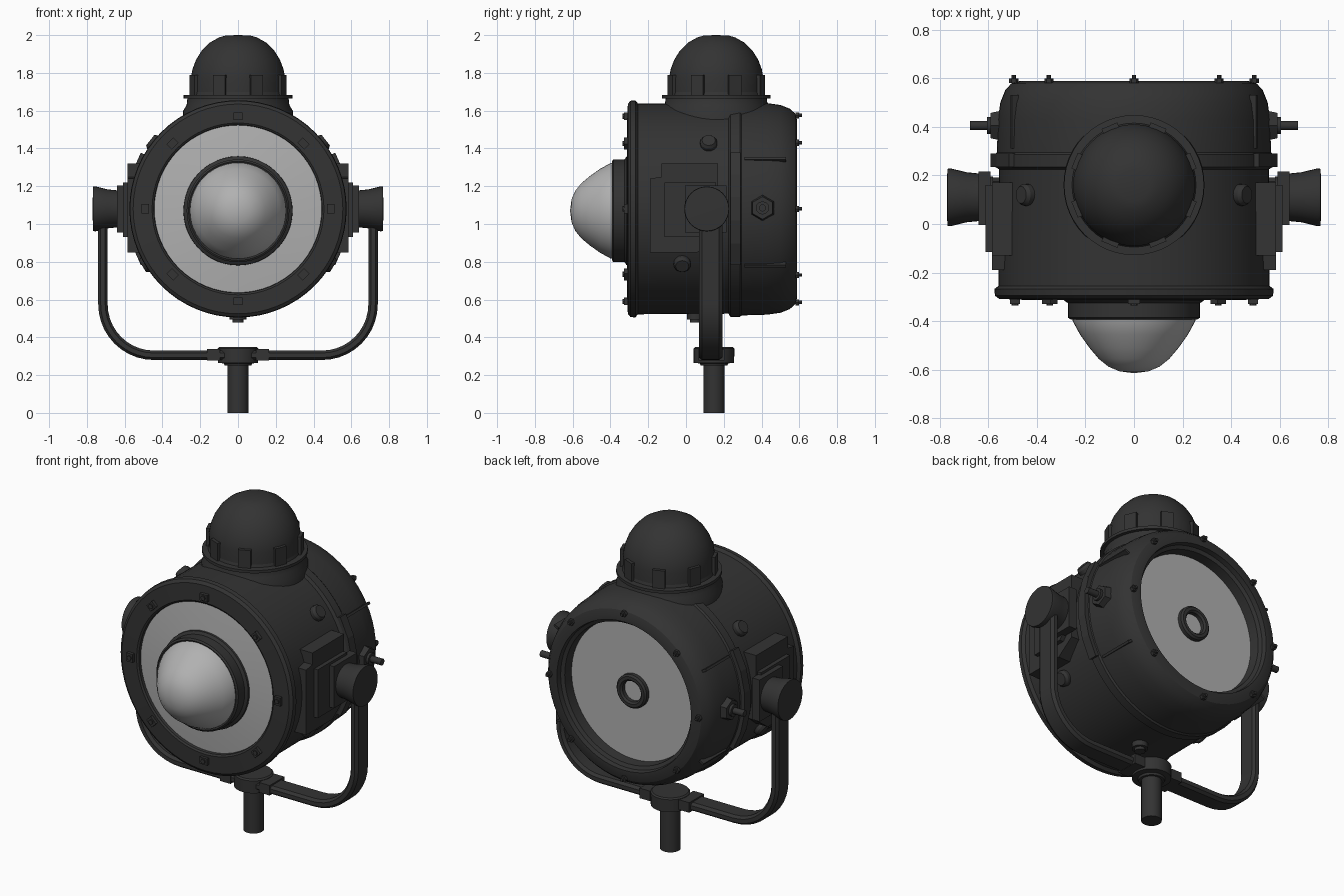
import bpy, bmesh
from math import sin, cos, pi, radians
from mathutils import Vector, Matrix

if "Cube" in bpy.data.objects:
    bpy.data.objects.remove(bpy.data.objects["Cube"])

def material(name, v):
    m = bpy.data.materials.new(name)
    m.diffuse_color = (v, v, v, 1)
    m.use_nodes = True
    m.node_tree.nodes["Principled BSDF"].inputs["Base Color"].default_value = m.diffuse_color
    return m

DARK = material("dark_grey_metal", 0.033)
LIGHT = material("pale_grey_glass", 0.44)
CZ = 1.08            # height of the lamp axis
Y, Z = Vector((0, 1, 0)), Vector((0, 0, 1))

def finish(name, bm, mat):
    bmesh.ops.recalc_face_normals(bm, faces=bm.faces)
    me = bpy.data.meshes.new(name)
    bm.to_mesh(me)
    bm.free()
    me.materials.append(mat)
    ob = bpy.data.objects.new(name, me)
    bpy.context.collection.objects.link(ob)
    return ob

def lathe(name, profile, origin, axis, mat=DARK, seg=48):
    """Revolve (radius, height) points about an axis."""
    bm = bmesh.new()
    rot = Z.rotation_difference(Vector(axis).normalized()).to_matrix()
    o = Vector(origin)
    rings = []
    for r, h in profile:
        n = 1 if r == 0 else seg
        rings.append([bm.verts.new(o + rot @ Vector((r * cos(2 * pi * i / seg), r * sin(2 * pi * i / seg), h)))
                      for i in range(n)])
    for a, b in zip(rings, rings[1:]):
        for i in range(seg):
            j = (i + 1) % seg
            if len(a) == 1:
                bm.faces.new((a[0], b[i], b[j]))
            elif len(b) == 1:
                bm.faces.new((a[i], a[j], b[0]))
            else:
                bm.faces.new((a[i], a[j], b[j], b[i]))
    return finish(name, bm, mat)

def rod(name, r, h0, h1, origin, axis, seg=16, r2=None):
    return lathe(name, [(0, h0), (r, h0), (r2 or r, h1), (0, h1)], origin, axis, DARK, seg)

def box(name, size, loc, rot=Matrix()):
    bm = bmesh.new()
    m = Matrix.Translation(loc) @ rot.to_4x4() @ Matrix.Diagonal((*size, 1))
    bmesh.ops.create_cube(bm, size=1, matrix=m)
    return finish(name, bm, DARK)

def plate(name, yz, x0, x1):
    """Polygon in the side plane, extruded along x."""
    bm = bmesh.new()
    f = bm.faces.new([bm.verts.new((x0, y, z)) for y, z in yz])
    ext = bmesh.ops.extrude_face_region(bm, geom=[f])
    bmesh.ops.translate(bm, vec=(x1 - x0, 0, 0),
                        verts=[v for v in ext["geom"] if isinstance(v, bmesh.types.BMVert)])
    return finish(name, bm, DARK)

def radial(deg):
    a = radians(deg)
    return Vector((cos(a), 0, sin(a)))

AXIS = (0, 0, CZ)

# Drum housing, with front rim and rounded rear
lathe("drum_housing", [(0.27, -0.26), (0.44, -0.26), (0.445, -0.305), (0.455, -0.312), (0.555, -0.308),
      (0.572, -0.295), (0.575, -0.268), (0.558, -0.255), (0.555, 0.225), (0.572, 0.235), (0.572, 0.285),
      (0.564, 0.295), (0.560, 0.43), (0.55, 0.50), (0.53, 0.55), (0.505, 0.578), (0.47, 0.588), (0.445, 0.588),
      (0.44, 0.56), (0.42, 0.55), (0.415, 0.49)], AXIS, Y, seg=64)

# Front reflector, collar and bulging lens
lathe("front_reflector", [(0.443, -0.288), (0.36, -0.297), (0.25, -0.306)], AXIS, Y, LIGHT, 64)
lathe("lens_collar", [(0.25, -0.29), (0.29, -0.29), (0.288, -0.315), (0.272, -0.325), (0.272, -0.385),
      (0.262, -0.392), (0.25, -0.385), (0.25, -0.29)], (0, 0, CZ - 0.01), Y)
lathe("front_lens", [(0.256, -0.375), (0.252, -0.40), (0.222, -0.455), (0.183, -0.51), (0.145, -0.555),
      (0.105, -0.587), (0.06, -0.606), (0, -0.614)], (0, 0, CZ - 0.01), Y, LIGHT)

# Rear glass with its centre ring
lathe("rear_glass", [(0.425, 0.492), (0, 0.492)], AXIS, Y, LIGHT, 64)
lathe("rear_centre_ring", [(0.062, 0.49), (0.062, 0.515), (0.072, 0.525), (0.09, 0.525), (0.10, 0.515),
      (0.10, 0.49)], AXIS, Y, DARK, 32)

# Bolts and clips around both rims
for i in range(8):
    d = radial(i * 45)
    spin = Matrix.Rotation(-radians(i * 45), 3, 'Y')
    box("front_clip", (0.04, 0.026, 0.05), Vector(AXIS) + d * 0.49 + Y * -0.316, spin)
    rod("front_clip_bolt", 0.014, -0.336, -0.32, Vector(AXIS) + d * 0.49, Y, 8)
    rod("rear_bolt", 0.019, 0.58, 0.598, Vector(AXIS) + d * 0.495, Y, 6)
    rod("rear_bolt_stud", 0.009, 0.59, 0.613, Vector(AXIS) + d * 0.495, Y, 8)

# Vent dome on top
DY = 0.16
lathe("dome_neck", [(0.29, 1.50), (0.29, 1.60), (0.272, 1.63), (0.268, 1.665), (0.288, 1.665), (0.288, 1.682),
      (0.255, 1.684), (0.25, 1.70)], (0, DY, 0), Z)
lathe("vent_dome", [(0.25, 1.67), (0.25, 1.77), (0.241, 1.82), (0.222, 1.87), (0.192, 1.918), (0.15, 1.96),
      (0.10, 1.988), (0.065, 1.998), (0, 2.0)], (0, DY, 0), Z)
for i in range(8):
    a = radians(i * 45 + 22.5)
    box("dome_fin", (0.045, 0.07, 0.11), (0.242 * cos(a), DY + 0.242 * sin(a), 1.735), Matrix.Rotation(a, 3, 'Z'))

# Sides: repeated left and right
for s in (1, -1):
    X = Vector((s, 0, 0))
    # mounting plates
    plate("side_plate", [(-0.19, 0.85), (0.06, 0.85), (0.17, 0.93), (0.17, 1.32), (-0.13, 1.32),
                         (-0.13, 1.25), (-0.19, 1.24)], s * 0.46, s * 0.585)
    plate("side_pad", [(-0.115, 0.93), (0.10, 0.93), (0.16, 1.0), (0.16, 1.22), (-0.115, 1.22)], s * 0.57, s * 0.61)
    box("pivot_bracket", (0.05, 0.22, 0.25), (s * 0.615, 0.105, 1.08))
    # pivot knob
    rod("pivot_shaft", 0.085, 0.58, 0.66, (0, 0.11, CZ), X, 24)
    lathe("pivot_knob", [(0, 0.64), (0.098, 0.64), (0.103, 0.69), (0.119, 0.755), (0.117, 0.768), (0, 0.77)],
          (0, 0.11, CZ), X, DARK, 32)
    # small round caps on the drum
    for deg, y in ((38, 0.12), (-31, -0.02)):
        d = radial(deg)
        d.x *= s
        lathe("drum_cap", [(0, 0.53), (0.045, 0.53), (0.045, 0.575), (0.035, 0.59), (0, 0.59)],
              (0, y, CZ), d, DARK, 16)
    # rear latch pin on hexagonal boss
    rod("latch_boss", 0.075, 0.53, 0.59, (0, 0.405, CZ + 0.005), X, 6, 0.06)
    rod("latch_collar", 0.035, 0.58, 0.605, (0, 0.405, CZ + 0.005), X, 12)
    rod("latch_pin", 0.019, 0.59, 0.675, (0, 0.405, CZ + 0.005), X, 12)
    # long thin ribs on the rear shell, and seam flange blocks
    for deg in (28, -32):
        d = radial(deg)
        d.x *= s
        a = radians(deg) * s
        box("rear_rib", (0.03, 0.22, 0.014), Vector((0, 0.42, CZ)) + d * 0.557, Matrix.Rotation(-a, 3, 'Y'))
    for k in range(-2, 3):
        d = radial(k * 12)
        d.x *= s
        box("seam_flange", (0.04, 0.055, 0.125), Vector((0, 0.262, CZ)) + d * 0.571,
            Matrix.Rotation(-radians(k * 12) * s, 3, 'Y'))
    # clamp sleeve where the yoke meets the hub
    box("yoke_sleeve", (0.07, 0.14, 0.06), (s * 0.13, 0.135, 0.308))

# Drain knob underneath
rod("drain_knob", 0.045, 0.53, 0.585, (0, 0.05, CZ), -Z, 12)
rod("drain_tip", 0.03, 0.58, 0.602, (0, 0.05, CZ), -Z, 12)

# U-shaped yoke: flattened bar swept along a path
path = [(-0.715, 1.02)]
path += [(-0.445 + 0.27 * cos(t), 0.575 + 0.27 * sin(t)) for t in [pi + i * pi / 20 for i in range(11)]]
path += [(-x, z) for x, z in reversed(path)]
section = [(0.012, 0.062), (0.025, 0.045), (0.025, -0.045), (0.012, -0.062),
           (-0.012, -0.062), (-0.025, -0.045), (-0.025, 0.045), (-0.012, 0.062)]
bm = bmesh.new()
rings = []
for i, (x, z) in enumerate(path):
    a, b = path[max(i - 1, 0)], path[min(i + 1, len(path) - 1)]
    t = Vector((b[0] - a[0], b[1] - a[1])).normalized()
    rings.append([bm.verts.new((x - t.y * u, 0.13 + v, z + t.x * u)) for u, v in section])
for a, b in zip(rings, rings[1:]):
    for i in range(8):
        bm.faces.new((a[i], a[i - 1], b[i - 1], b[i]))
bm.faces.new(rings[0])
bm.faces.new(rings[-1])
finish("yoke", bm, DARK)

# Hub and stand post
lathe("yoke_hub", [(0, 0.25), (0.07, 0.25), (0.075, 0.262), (0.107, 0.265), (0.108, 0.34), (0.10, 0.348), (0, 0.348)],
      (0, 0.148, 0), Z, DARK, 32)
rod("stand_post", 0.056, 0, 0.26, (0, 0.148, 0), Z, 24)

# Smooth shading with sharp edges kept
bpy.ops.object.select_all(action='SELECT')
bpy.context.view_layer.objects.active = bpy.data.objects["drum_housing"]
bpy.ops.object.shade_smooth_by_angle(angle=radians(32))
